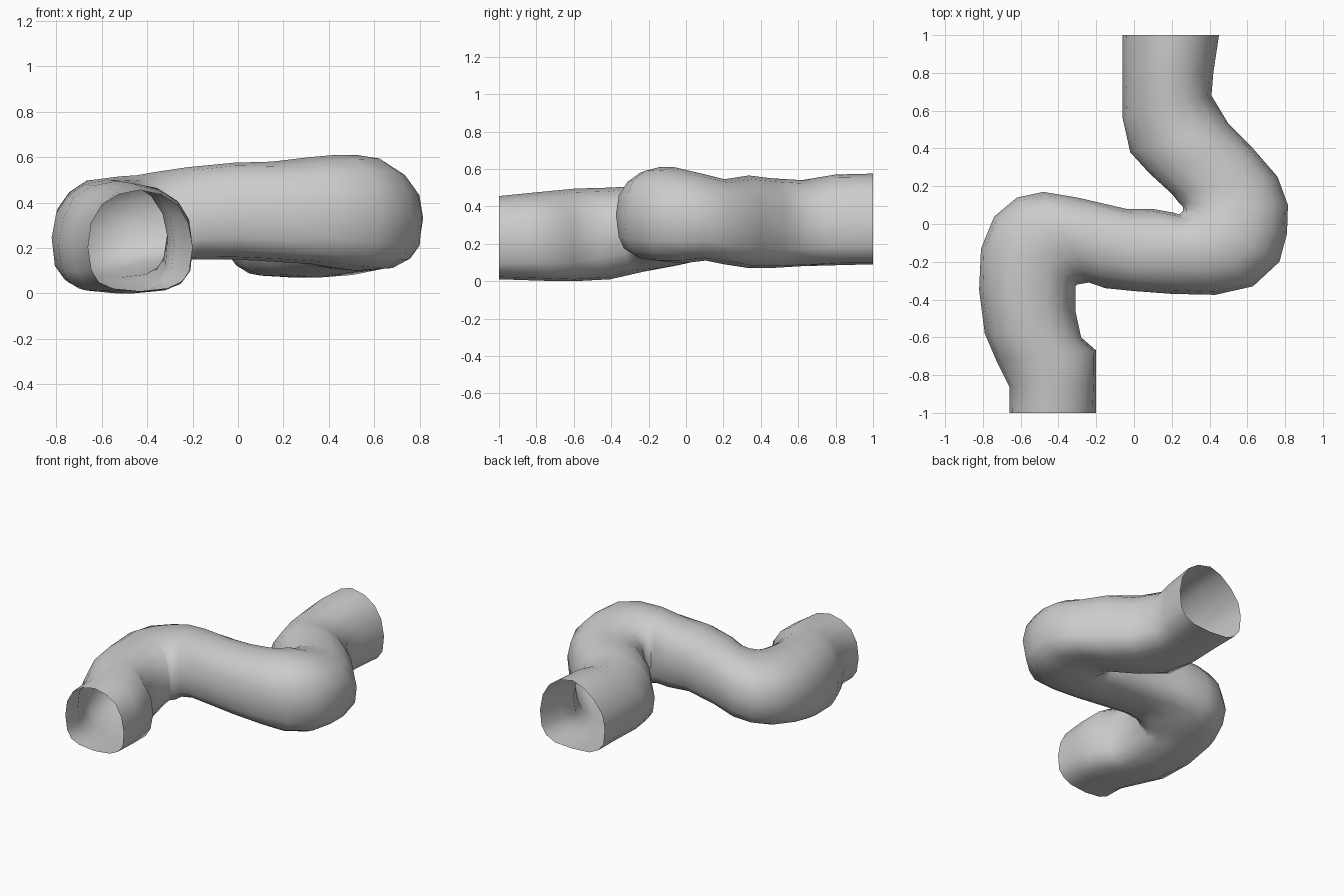
import bpy, math, random
from mathutils import Vector

if "Cube" in bpy.data.objects:
    bpy.data.objects.remove(bpy.data.objects["Cube"])

random.seed(4)
SIDES = 16

# Stations along the tunnel: left edge x, y, right edge x, y, floor z, roof z
STATIONS = [
    (-.66, -1, -.20, -1, .01, .455),
    (-.66, -.86, -.20, -.84, .005, .47),
    (-.73, -.72, -.20, -.67, 0, .485),
    (-.79, -.58, -.28, -.60, 0, .495),
    (-.82, -.35, -.31, -.46, .01, .50),
    (-.81, -.13, -.31, -.33, .05, .51),
    (-.74, .04, -.30, -.32, .07, .515),
    (-.62, .14, -.27, -.315, .09, .52),
    (-.48, .17, -.24, -.31, .12, .535),
    (-.30, .14, -.15, -.34, .15, .555),
    (-.04, .08, 0, -.355, .15, .575),
    (.10, .08, .20, -.37, .14, .58),
    (.21, .06, .43, -.375, .13, .60),
    (.24, .05, .63, -.33, .11, .61),
    (.26, .07, .77, -.20, .10, .61),
    (.26, .09, .81, -.05, .10, .59),
    (.24, .11, .815, .10, .11, .57),
    (.20, .16, .76, .25, .09, .545),
    (.08, .27, .63, .40, .07, .565),
    (-.02, .38, .50, .53, .07, .55),
    (-.06, .56, .41, .68, .08, .54),
    (-.06, .80, .42, .80, .085, .57),
    (-.06, 1, .45, 1, .09, .575),
]


def spow(v, p):
    return math.copysign(abs(v) ** p, v)


def ring(lx, ly, rx, ry, lo, hi):
    """Tunnel section: rounded roof, flatter floor, slightly uneven walls."""
    left, right = Vector((lx, ly, 0)), Vector((rx, ry, 0))
    mid, half = (left + right) / 2, (right - left) / 2
    back, front = ly > .3, ly < -.5
    waist = lo + (hi - lo) * (.43 if back or front else .48)
    pts = []
    for i in range(SIDES):
        a = 2 * math.pi * i / SIDES
        c, s = math.cos(a), math.sin(a)
        if s < -1e-6:
            p, h = 2 / 3.0, waist - lo
        else:
            # the back stretch leans in on its left, upper side
            p, h = 2 / (1.75 if back and c < 0 else 2.2), hi - waist
        k = 1 + random.uniform(-.02, .015)
        if abs(c) < 1e-6 or abs(s) < 1e-6:
            k = 1
        v = mid + half * spow(c, p) * k
        v.z = max(0, waist + h * spow(s, p) * k)
        pts.append(v)
    return pts


# Open-ended tunnel skin lofted through the stations
verts = [v for s in STATIONS for v in ring(*s)]
faces = []
for r in range(len(STATIONS) - 1):
    for i in range(SIDES):
        j = (i + 1) % SIDES
        a, b = r * SIDES, (r + 1) * SIDES
        faces.append((a + j, b + j, b + i, a + i))

mesh = bpy.data.meshes.new("winding_tunnel")
mesh.from_pydata(verts, [], faces)
mesh.update()
tunnel = bpy.data.objects.new("winding_tunnel", mesh)
bpy.context.collection.objects.link(tunnel)

# Smooth shading, keeping the sharp creases
bpy.context.view_layer.objects.active = tunnel
tunnel.select_set(True)
bpy.ops.object.shade_smooth_by_angle(angle=math.radians(50))
